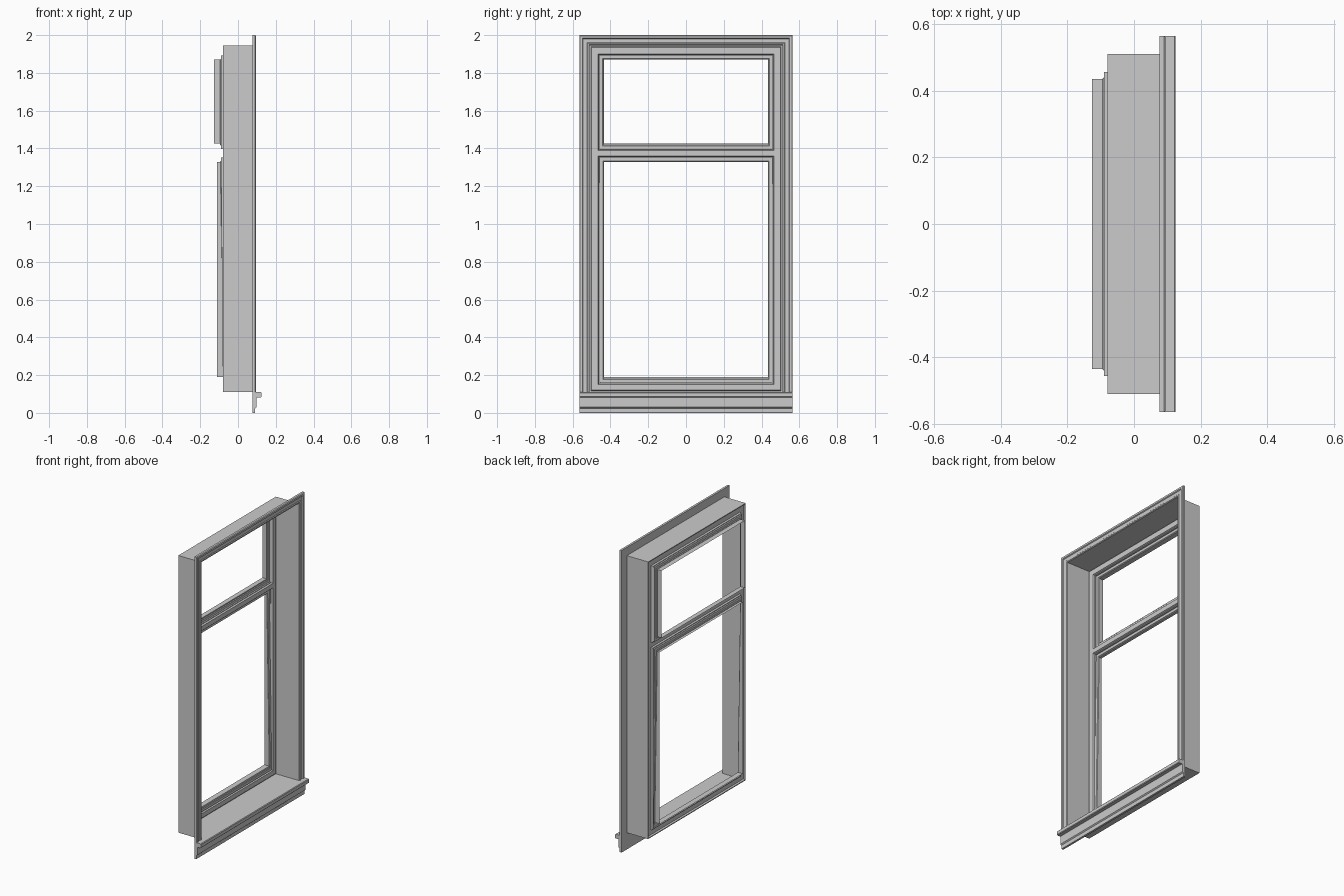
import bpy, bmesh

if "Cube" in bpy.data.objects:
    bpy.data.objects.remove(bpy.data.objects["Cube"])


def make(name, verts, faces, fix_normals=False):
    me = bpy.data.meshes.new(name)
    me.from_pydata(verts, [], faces)
    if fix_normals:
        bm = bmesh.new()
        bm.from_mesh(me)
        bmesh.ops.recalc_face_normals(bm, faces=bm.faces)
        bm.to_mesh(me)
        bm.free()
    ob = bpy.data.objects.new(name, me)
    bpy.context.collection.objects.link(ob)
    return ob


def loft(name, rings):
    """Thin shell through rectangles (half width, bottom, top, x at bottom, x at top)."""
    verts, faces = [], []
    for h, z0, z1, xb, xt in rings:
        verts += [(xb, -h, z0), (xb, h, z0), (xt, h, z1), (xt, -h, z1)]
    for r in range(len(rings) - 1):
        for i in range(4):
            a, b = 4 * r + i, 4 * r + (i + 1) % 4
            faces.append((a, b, b + 4, a + 4))
    return make(name, verts, faces)


def inset_rings(h, z0, z1, profile):
    return [(h - i, z0 + i, z1 - i, xb, xt) for i, xb, xt in profile]


# Casing: moulded profile (inset, x) swept up, across and down
W, TOP, BASE = 0.565, 2.0, 0.11
profile = [(0, .076), (0, .090), (.004, .095), (.016, .095), (.020, .089),
           (.040, .089), (.044, .093), (.051, .093), (.055, .088), (.055, .076)]
verts, faces, n = [], [], len(profile)
for i, x in profile:
    verts += [(x, -W + i, BASE), (x, -W + i, TOP - i), (x, W - i, TOP - i), (x, W - i, BASE)]
for k in range(n):
    for s in range(3):
        a, b = 4 * k + s, 4 * ((k + 1) % n) + s
        faces.append((a, a + 1, b + 1, b))
make("casing", verts, faces, True)

# Sill nose and apron: one side profile (x, z) extruded across the width
sill = [(.076, 0), (.089, 0), (.091, .004), (.091, .024), (.098, .030), (.098, .078),
        (.100, .082), (.121, .082), (.125, .086), (.125, .106), (.121, .110), (.076, .110)]
n = len(sill)
verts = [(x, y, z) for y in (-W, W) for x, z in sill]
faces = [(i, (i + 1) % n, n + (i + 1) % n, n + i) for i in range(n)]
faces += [tuple(range(n)), tuple(range(n, 2 * n))]
make("sill_and_apron", verts, faces, True)

# Jamb lining with the small rebate where it meets the window frame
loft("jamb_lining", inset_rings(.51, .11, 1.945, [
    (0, .08, .08), (0, -.08, -.08), (.006, -.08, -.08), (.010, -.07, -.07)]))

# Flat frame around the two openings, with the crossbar between them
bands = [(-.50, .50, .12, .15), (-.50, .50, 1.90, 1.935), (-.465, .465, 1.36, 1.39),
         (-.50, -.465, .15, 1.90), (.465, .50, .15, 1.90)]
verts, faces = [], []
for y0, y1, z0, z1 in bands:
    faces.append(tuple(range(len(verts), len(verts) + 4)))
    verts += [(-.07, y0, z0), (-.07, y1, z0), (-.07, y1, z1), (-.07, y0, z1)]
make("frame_face", verts, faces)

# Sashes: stepped shells ending in a tube; the lower one leans slightly
loft("upper_sash", inset_rings(.465, 1.39, 1.90, [
    (0, -.07, -.07), (.004, -.08, -.08), (.008, -.08, -.08), (.008, -.09, -.09),
    (.024, -.09, -.09), (.028, -.094, -.094)])
    + [(.435, 1.425, 1.87, x, x) for x in (-.094, -.126)])
loft("lower_sash", inset_rings(.465, .15, 1.36, [
    (0, -.07, -.07), (.004, -.08, -.08), (.009, -.08, -.08), (.009, -.072, -.09),
    (.026, -.072, -.09), (.029, -.076, -.094)])
    + [(.435, .19, 1.327, -.076, -.094), (.435, .19, 1.327, -.112, -.112)])
